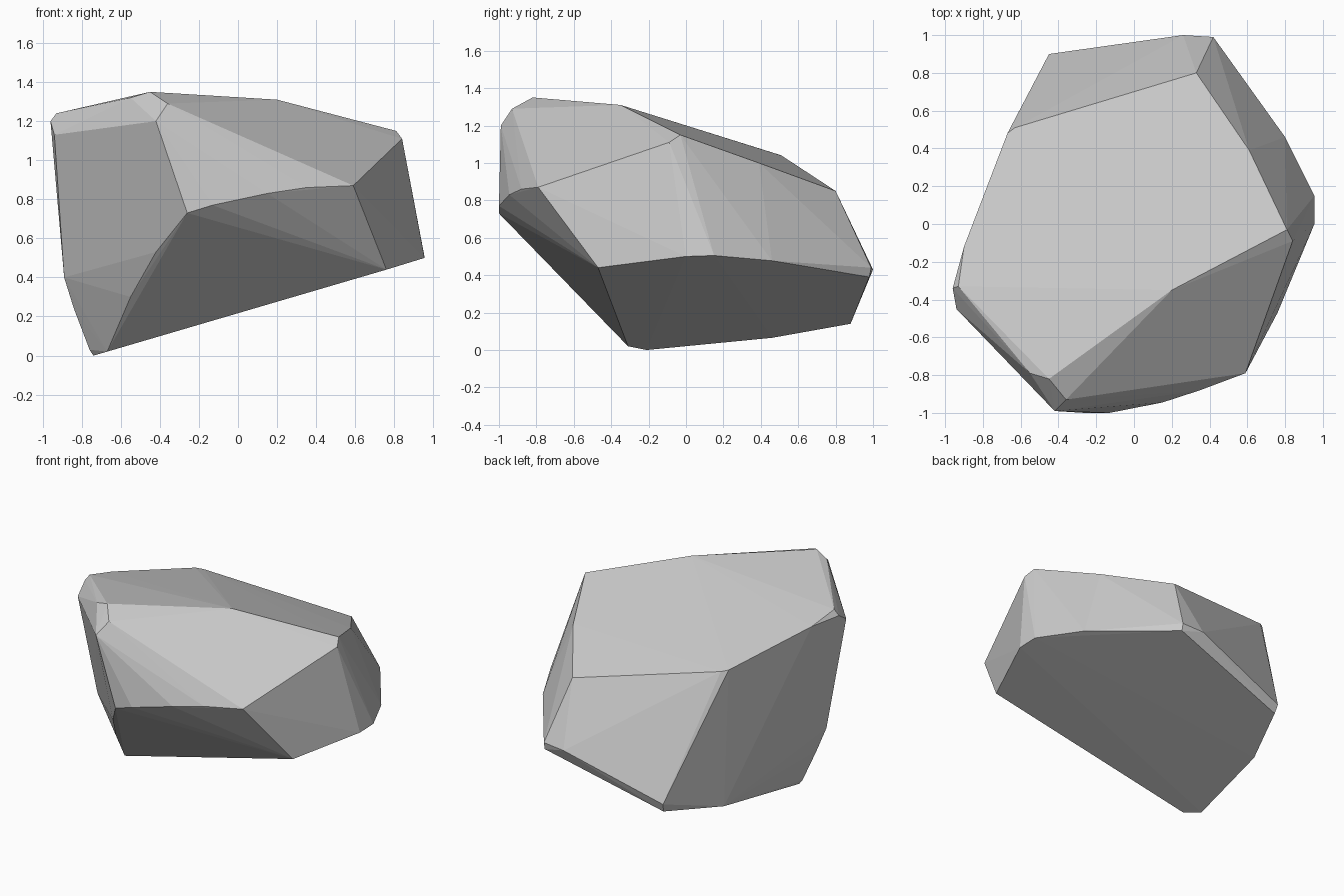
import bpy, bmesh

# Corner points of the boulder, grouped by region; the hull makes the facets
crown = [(-.45, -.82, 1.35), (-.55, -.79, 1.32), (.20, -.35, 1.31), (.81, -.03, 1.15),
         (.84, -.09, 1.11), (.61, .39, 1.0), (.33, .80, .85), (-.67, .48, 1.05),
         (-.63, .51, 1.04), (-.90, -.12, 1.19), (-.93, -.33, 1.24), (-.96, -.34, 1.20),
         (-.94, -.45, 1.13)]
front = [(-.36, -.93, 1.29), (-.42, -.99, 1.20), (-.26, -1.0, .73), (-.13, -1.0, .77),
         (.15, -.945, .83), (.35, -.88, .86), (.59, -.79, .87), (-.42, -.80, .53),
         (-.55, -.58, .30)]
back = [(.26, 1.0, .43), (.42, .99, .44), (.42, .98, .39), (-.45, .90, .20), (-.44, .88, .14)]
base = [(.76, -.47, .44), (.955, 0, .50), (.955, .15, .505), (.80, .46, .477),
        (-.62, .46, .065), (-.74, -.21, 0), (-.67, -.31, .02), (-.76, -.22, .03),
        (-.84, -.26, .24), (-.89, -.30, .40)]

# Convex faceted rock
bm = bmesh.new()
for p in crown + front + back + base:
    bm.verts.new(p)
hull = bmesh.ops.convex_hull(bm, input=bm.verts)
inside = {g for g in hull["geom_interior"] + hull["geom_unused"] if isinstance(g, bmesh.types.BMVert)}
bmesh.ops.delete(bm, geom=list(inside), context='VERTS')
bmesh.ops.recalc_face_normals(bm, faces=bm.faces)

mesh = bpy.data.meshes.new("rock")
bm.to_mesh(mesh)
bm.free()
rock = bpy.data.objects.new("rock", mesh)
bpy.context.collection.objects.link(rock)
